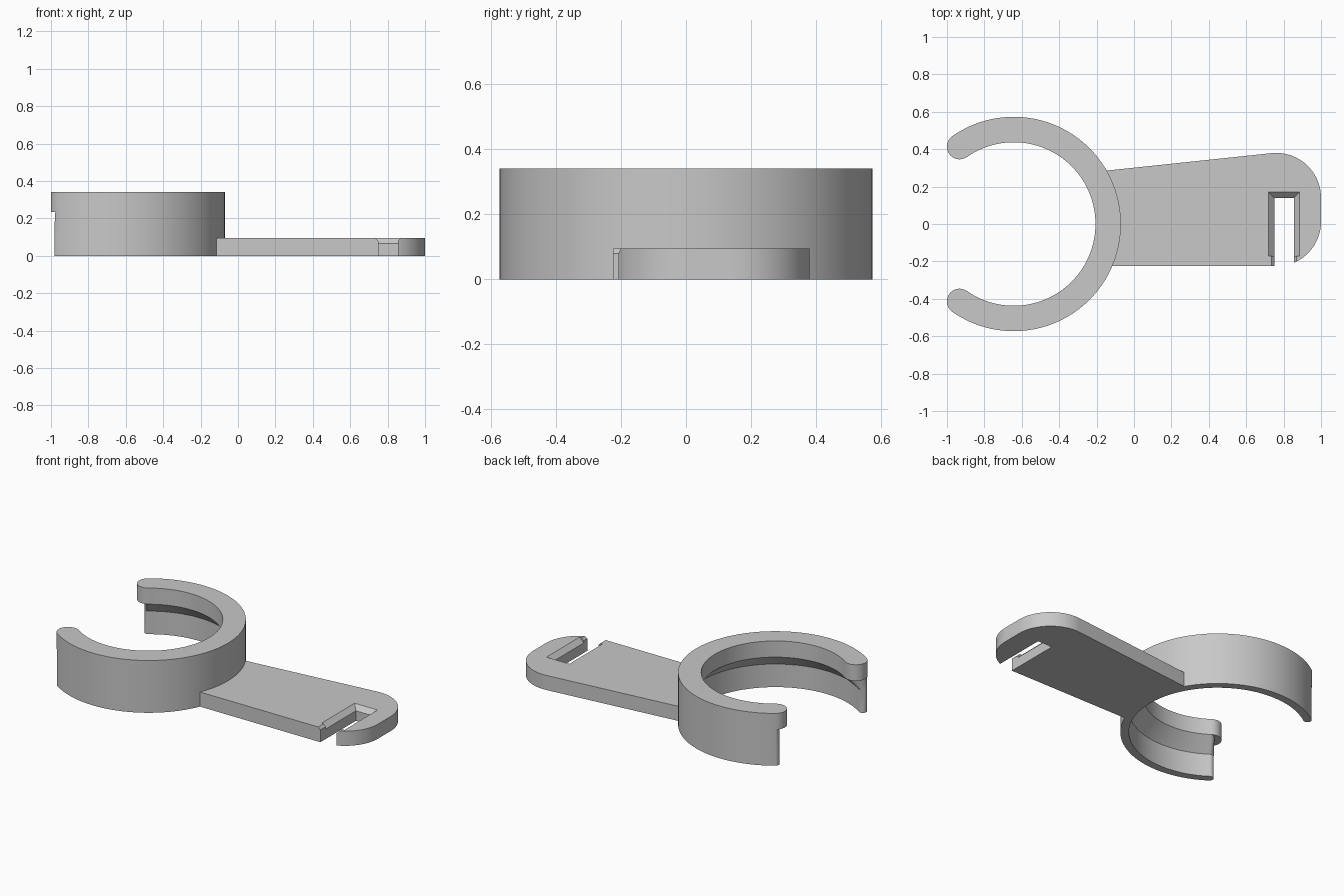
import bpy, bmesh
from math import sin, cos, pi, radians, sqrt

cube = bpy.data.objects.get("Cube")
if cube:
    bpy.data.objects.remove(cube, do_unlink=True)

grey = bpy.data.materials.new("plain grey")
grey.use_nodes = True
grey.diffuse_color = (0.58, 0.58, 0.58, 1)
grey.node_tree.nodes["Principled BSDF"].inputs["Base Color"].default_value = grey.diffuse_color

RING_X, OUTER, LIP, WALL = -0.643, 0.573, 0.437, 0.523
HALF_ANGLE = radians(125)
PLATE_H = 0.095


def loft(name, levels):
    """Solid through (z, outline) levels whose outlines have equal point counts."""
    bm = bmesh.new()
    rows = [[bm.verts.new((x, y, z)) for x, y in pts] for z, pts in levels]
    for a, b in zip(rows, rows[1:]):
        for i in range(len(a)):
            j = (i + 1) % len(a)
            bm.faces.new((a[i], a[j], b[j], b[i]))
    bm.faces.new(rows[0][::-1])
    bm.faces.new(rows[-1])
    bmesh.ops.recalc_face_normals(bm, faces=bm.faces)
    mesh = bpy.data.meshes.new(name)
    bm.to_mesh(mesh)
    bm.free()
    mesh.materials.append(grey)
    obj = bpy.data.objects.new(name, mesh)
    bpy.context.collection.objects.link(obj)
    return obj


def activate(obj):
    bpy.ops.object.select_all(action="DESELECT")
    obj.select_set(True)
    bpy.context.view_layer.objects.active = obj


def arc(cx, cy, r, start, end, n):
    return [(cx + r * cos(start + (end - start) * i / n),
             cy + r * sin(start + (end - start) * i / n)) for i in range(n + 1)]


def c_band(r_in, cap):
    """Open ring outline whose rounded ends project by cap."""
    mid, half = (OUTER + r_in) / 2, (OUTER - r_in) / 2

    def end_cap(side):
        a = side * HALF_ANGLE
        pts = []
        for i in range(1, 16):
            t = side * pi * i / 16 if side > 0 else pi - pi * i / 16
            r, along = mid + half * cos(t), cap * sin(t) * side
            pts.append((RING_X + r * cos(a) - along * sin(a),
                        r * sin(a) + along * cos(a)))
        return pts

    return (arc(RING_X, 0, OUTER, -HALF_ANGLE, HALF_ANGLE, 96) + end_cap(1)
            + arc(RING_X, 0, r_in, HALF_ANGLE, -HALF_ANGLE, 96) + end_cap(-1))


def rect(x0, x1, y0, y1):
    return [(x0, y0), (x1, y0), (x1, y1), (x0, y1)]


# Clip ring: thin wall, sloped underside, thick lip with round ends
ring = loft("clip_ring", [
    (0, c_band(WALL, 0.025)),
    (0.15, c_band(WALL, 0.025)),
    (0.235, c_band(LIP, 0.025)),
    (0.235, c_band(LIP, 0.068)),
    (0.34, c_band(LIP, 0.068))])

# Arm plate: its inner edge follows the ring wall
r = 0.55
low, high = -0.225, 0.283
outline = [(RING_X + sqrt(r * r - y * y), y)
           for y in [high + (low - high) * i / 20 for i in range(21)]]
outline += [(0.8, low), (0.8, -0.224)]
outline += arc(0.76, 0.013, 0.24, radians(-80), 0, 20)
outline += arc(0.76, 0.14, 0.24, 0, radians(96), 28)
plate = loft("arm_plate", [(0, outline), (PLATE_H, outline)])

# Slot with a wide bevel inside and a narrower bevel at its mouth
X0, X1, BACK, MOUTH = 0.75, 0.855, 0.14, -0.17
TOP = 0.115


def bevel_cutter(name, depth, y0, y1):
    g = depth + TOP - PLATE_H
    z = PLATE_H - depth
    return loft(name, [(z, rect(X0, X1, y0, y1)),
                       (TOP, rect(X0 - g, X1 + g, y0, y1 + g))])


cutters = [
    loft("slot_cutter", [(-0.1, rect(X0, X1, -0.4, BACK)), (0.2, rect(X0, X1, -0.4, BACK))]),
    bevel_cutter("inner_bevel_cutter", 0.03, MOUTH, BACK),
    bevel_cutter("mouth_bevel_cutter", 0.015, -0.4, MOUTH + 0.01)]
for cutter in cutters:
    cutter.hide_render = True
    activate(plate)
    mod = plate.modifiers.new("cut", "BOOLEAN")
    mod.operation, mod.solver, mod.object = "DIFFERENCE", "EXACT", cutter
    bpy.ops.object.modifier_apply(modifier=mod.name)
    bpy.data.objects.remove(cutter, do_unlink=True)

for obj in (ring, plate):
    activate(obj)
    bpy.ops.object.shade_smooth_by_angle(angle=radians(25))
